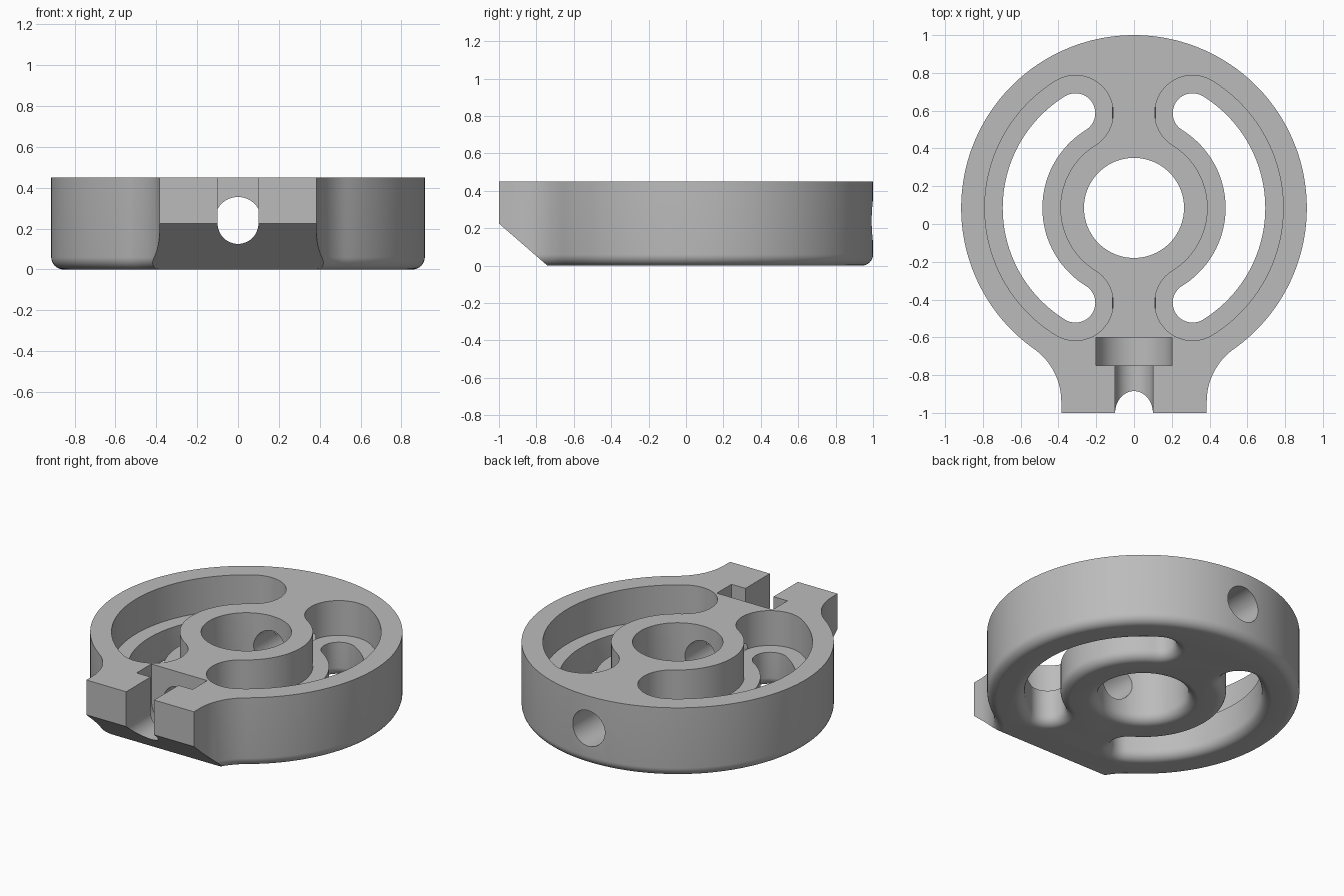
import bpy, bmesh
from math import sin, cos, pi, sqrt, atan2, acos

cube = bpy.data.objects.get("Cube")
if cube:
    bpy.data.objects.remove(cube)

HEIGHT, CY, FILLET = 0.45, 0.085, 0.06      # plate height, disc centre, bottom rounding

grey = bpy.data.materials.new("plain grey")
grey.use_nodes = True
grey.diffuse_color = (0.5, 0.5, 0.5, 1)
grey.node_tree.nodes["Principled BSDF"].inputs["Base Color"].default_value = (0.5, 0.5, 0.5, 1)


def arc(cx, cy, r, a, b, n):
    """Points on a circle from angle a to angle b."""
    return [(cx + r * cos(a + (b - a) * i / n), cy + r * sin(a + (b - a) * i / n))
            for i in range(n + 1)]


def loft(name, rings):
    """Closed solid through rings of matching points."""
    bm = bmesh.new()
    loops = [[bm.verts.new(p) for p in ring] for ring in rings]
    n = len(loops[0])
    for low, high in zip(loops, loops[1:]):
        for i in range(n):
            j = (i + 1) % n
            bm.faces.new((low[i], low[j], high[j], high[i]))
    bm.faces.new(loops[0][::-1])
    bm.faces.new(loops[-1])
    bmesh.ops.recalc_face_normals(bm, faces=bm.faces)
    mesh = bpy.data.meshes.new(name)
    bm.to_mesh(mesh)
    bm.free()
    mesh.materials.append(grey)
    obj = bpy.data.objects.new(name, mesh)
    bpy.context.collection.objects.link(obj)
    return obj


def upright(outline, levels):
    """Rings at given heights; each level is (z, offset) and outline(offset) gives points."""
    return [[(x, y, z) for x, y in outline(d)] for z, d in levels]


def along_y(profile, y0, y1):
    return [[(x, y, z) for x, z in profile] for y in (y0, y1)]


# Rounded bottom edge as (height, offset) steps
rounding = []
for i in range(9):
    t = i / 8 * pi / 2
    rounding.append((FILLET * (1 - cos(t)), FILLET * (1 - sin(t))))


# Disc outline flaring into the front tab, inset by d
def body_outline(d):
    tab, flare, disc = 0.385, 0.34, 0.915
    fx = tab + flare
    fy = CY - sqrt((disc + flare) ** 2 - fx ** 2)
    join = atan2(fy - CY, fx)
    right = [(tab - d, -1.0)]
    right += arc(fx, fy, flare + d, pi, join + pi, 16)
    right += arc(0, CY, disc - d, join, pi / 2, 80)[1:]
    return right + [(-x, y) for x, y in right[-2::-1]]


# Curved slot with round ends; half width grows by d
def slot_outline(side, half):
    radius, end = 0.59, acos(0.31 / 0.59)
    ex, ey = radius * cos(end), radius * sin(end)

    def outline(d):
        w = half + d
        pts = arc(0, CY, radius + w, -end, end, 56)
        pts += arc(ex, CY + ey, w, end, end + pi, 24)[1:]
        pts += arc(0, CY, radius - w, end, -end, 56)[1:]
        pts += arc(ex, CY - ey, w, pi - end, 2 * pi - end, 24)[1:-1]
        return [(side * x, y) for x, y in pts]
    return outline


# U-shaped channel profile, open at the top
def channel(r):
    return [(-r, 0.6)] + arc(0, 0.225, r, pi, 2 * pi, 32) + [(r, 0.6)]


plate = loft("slotted_plate", upright(body_outline, rounding + [(HEIGHT, 0)]))

through = [(-0.05, FILLET)] + rounding + [(0.6, 0)]
cutters = []

# Sloped underside of the tab
wedge = [(-1.1, -0.1), (-1.1, 0.312), (-1.0, 0.225), (-0.741, 0), (-0.626, -0.1)]
cutters.append(loft("tab_slope_cutter", [[(x, y, z) for y, z in wedge] for x in (-1, 1)]))

# Central hole
cutters.append(loft("centre_hole_cutter", upright(
    lambda d: arc(0, CY, 0.265 + d, 0, 2 * pi, 96)[:-1], through)))

# Stepped slots on both sides
for side in (-1, 1):
    cutters.append(loft("recess_cutter", upright(
        slot_outline(side, 0.2), [(0.225, 0), (0.6, 0)])))
    cutters.append(loft("slot_cutter", upright(slot_outline(side, 0.105), through)))

# Lengthwise bore, screw channel and nut pocket
cutters.append(loft("bore_cutter", along_y(arc(0, 0.24, 0.115, 0, 2 * pi, 64)[:-1], -0.65, 1.1)))
cutters.append(loft("channel_cutter", along_y(channel(0.1), -1.1, -0.7)))
cutters.append(loft("pocket_cutter", along_y(channel(0.2), -0.75, -0.6)))

bpy.ops.object.select_all(action='DESELECT')
plate.select_set(True)
bpy.context.view_layer.objects.active = plate
for cutter in cutters:
    cutter.hide_render = True
    mod = plate.modifiers.new("cut", 'BOOLEAN')
    mod.operation = 'DIFFERENCE'
    mod.solver = 'EXACT'
    mod.object = cutter
    bpy.ops.object.modifier_apply(modifier=mod.name)
    bpy.data.objects.remove(cutter)

bpy.ops.object.shade_smooth_by_angle(angle=pi / 6)
